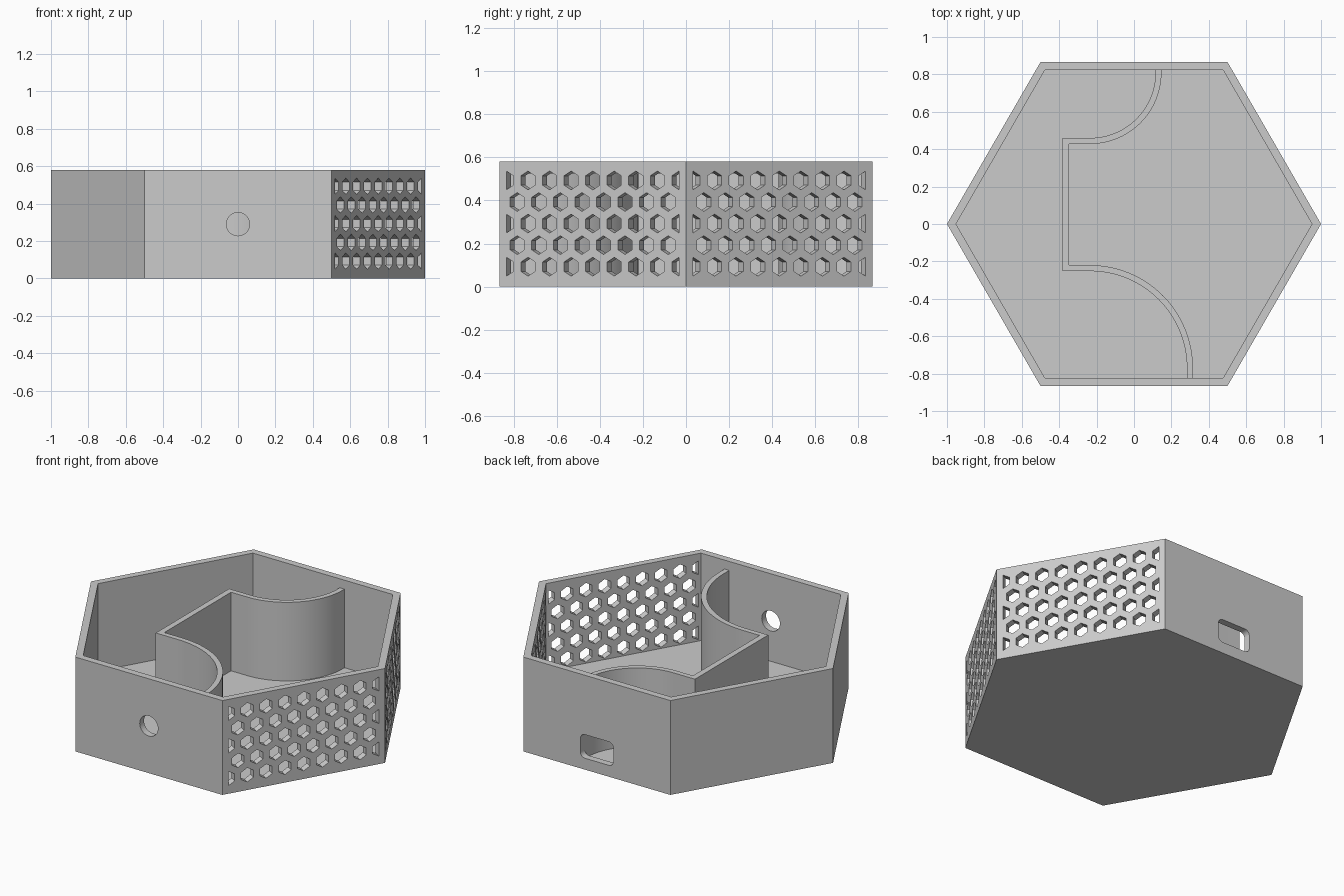
import bpy
import bmesh
from math import cos, sin, pi, radians
from mathutils import Matrix, Vector

HEIGHT, FLOOR, WALL = 0.58, 0.042, 0.042
APOTHEM = cos(pi / 6)
PITCH = 0.1155          # honeycomb spacing along a wall
HOLE_R = 0.0435         # honeycomb hole corner radius

if "Cube" in bpy.data.objects:
    bpy.data.objects.remove(bpy.data.objects["Cube"], do_unlink=True)

grey = bpy.data.materials.new("plain grey")
grey.use_nodes = True
grey.diffuse_color = (0.6, 0.6, 0.6, 1)
grey.node_tree.nodes["Principled BSDF"].inputs["Base Color"].default_value = (0.6, 0.6, 0.6, 1)


def make_object(name, bm):
    bmesh.ops.recalc_face_normals(bm, faces=bm.faces)
    mesh = bpy.data.meshes.new(name)
    bm.to_mesh(mesh)
    bm.free()
    mesh.materials.append(grey)
    obj = bpy.data.objects.new(name, mesh)
    bpy.context.collection.objects.link(obj)
    return obj


def select_only(obj):
    bpy.ops.object.select_all(action='DESELECT')
    obj.select_set(True)
    bpy.context.view_layer.objects.active = obj


def arc(cx, cy, r, start, end, steps):
    angles = [radians(start + (end - start) * i / steps) for i in range(steps + 1)]
    return [(cx + r * cos(a), cy + r * sin(a)) for a in angles]


def add_cutter(bm, outline, wall_angle):
    """Prism through a wall; outline is (along wall, height)."""
    turn = Matrix.Rotation(radians(wall_angle), 4, 'Z')
    rings = [[bm.verts.new(turn @ Vector((depth, u, z))) for u, z in outline]
             for depth in (APOTHEM - WALL - 0.01, APOTHEM + 0.01)]
    for ring in rings:
        bm.faces.new(ring)
    n = len(outline)
    for i in range(n):
        j = (i + 1) % n
        bm.faces.new((rings[0][i], rings[0][j], rings[1][j], rings[1][i]))


# Hexagonal tray: outer skin, rim, inner skin and floor
bm = bmesh.new()
inner = 1 - WALL / APOTHEM
rings = [[bm.verts.new((r * cos(k * pi / 3), r * sin(k * pi / 3), z)) for k in range(6)]
         for r, z in ((1, 0), (1, HEIGHT), (inner, HEIGHT), (inner, FLOOR))]
bm.faces.new(rings[0])
bm.faces.new(rings[-1])
for low, high in zip(rings, rings[1:]):
    for k in range(6):
        m = (k + 1) % 6
        bm.faces.new((low[k], low[m], high[m], high[k]))
tray = make_object("hexagonal_tray", bm)

# Honeycomb vents in the two +x walls, clipped to halves at the row ends
cut = bmesh.new()
limit = 4 * PITCH
for wall_angle in (-30, 30):
    for row in range(5):
        z = HEIGHT / 2 + 0.003 + (row - 2) * 0.1
        count = 8 if row % 2 else 9
        for i in range(count):
            u = (i - (count - 1) / 2) * PITCH
            hexagon = [(u + HOLE_R * cos(a), z + HOLE_R * sin(a))
                       for a in (pi / 6 + k * pi / 3 for k in range(6))]
            if abs(u) > limit - 0.01:
                side = 1 if u > 0 else -1
                hexagon = [p for p in hexagon if (p[0] - u) * side < 0.001]
            add_cutter(cut, hexagon, wall_angle)

# Round cable hole in the front, rounded socket slot in the back
add_cutter(cut, arc(0, 0.29, 0.062, 0, 352.5, 47), -90)
slot = []
for cx, cz, start in ((0.08, 0.183, 0), (-0.08, 0.183, 90), (-0.08, 0.102, 180), (0.08, 0.102, 270)):
    slot += arc(cx, cz, 0.032, start, start + 90, 8)
add_cutter(cut, slot, 90)
cutter = make_object("opening_cutter", cut)
cutter.hide_render = True

boolean = tray.modifiers.new("openings", 'BOOLEAN')
boolean.operation = 'DIFFERENCE'
boolean.solver = 'EXACT'
boolean.object = cutter
select_only(tray)
bpy.ops.object.modifier_apply(modifier=boolean.name)
bpy.data.objects.remove(cutter, do_unlink=True)
bpy.ops.object.shade_smooth_by_angle(angle=radians(20))


# Curved partition: two matching edges joined as a strip, then raised
def partition_edge(back_r, front_r, x):
    cx, back_y, front_y = -0.235, 0.81, -0.77
    return ([(cx + back_r, 0.84)]
            + arc(cx, back_y, back_r, 0, -90, 28)
            + [(x, back_y - back_r), (x, front_y + front_r)]
            + arc(cx, front_y, front_r, 90, 0, 28)
            + [(cx + front_r, -0.84)])


bm = bmesh.new()
edges = [[bm.verts.new((x, y, FLOOR / 2)) for x, y in partition_edge(*args)]
         for args in ((0.35, 0.518, -0.383), (0.382, 0.55, -0.347))]
for i in range(len(edges[0]) - 1):
    bm.faces.new((edges[0][i], edges[0][i + 1], edges[1][i + 1], edges[1][i]))
base = bm.faces[:]
raised = bmesh.ops.extrude_face_region(bm, geom=base, use_keep_orig=True)
top = [g for g in raised["geom"] if isinstance(g, bmesh.types.BMVert)]
bmesh.ops.translate(bm, verts=top, vec=(0, 0, 0.525 - FLOOR / 2))
partition = make_object("curved_partition", bm)
select_only(partition)
bpy.ops.object.shade_smooth_by_angle(angle=radians(30))
